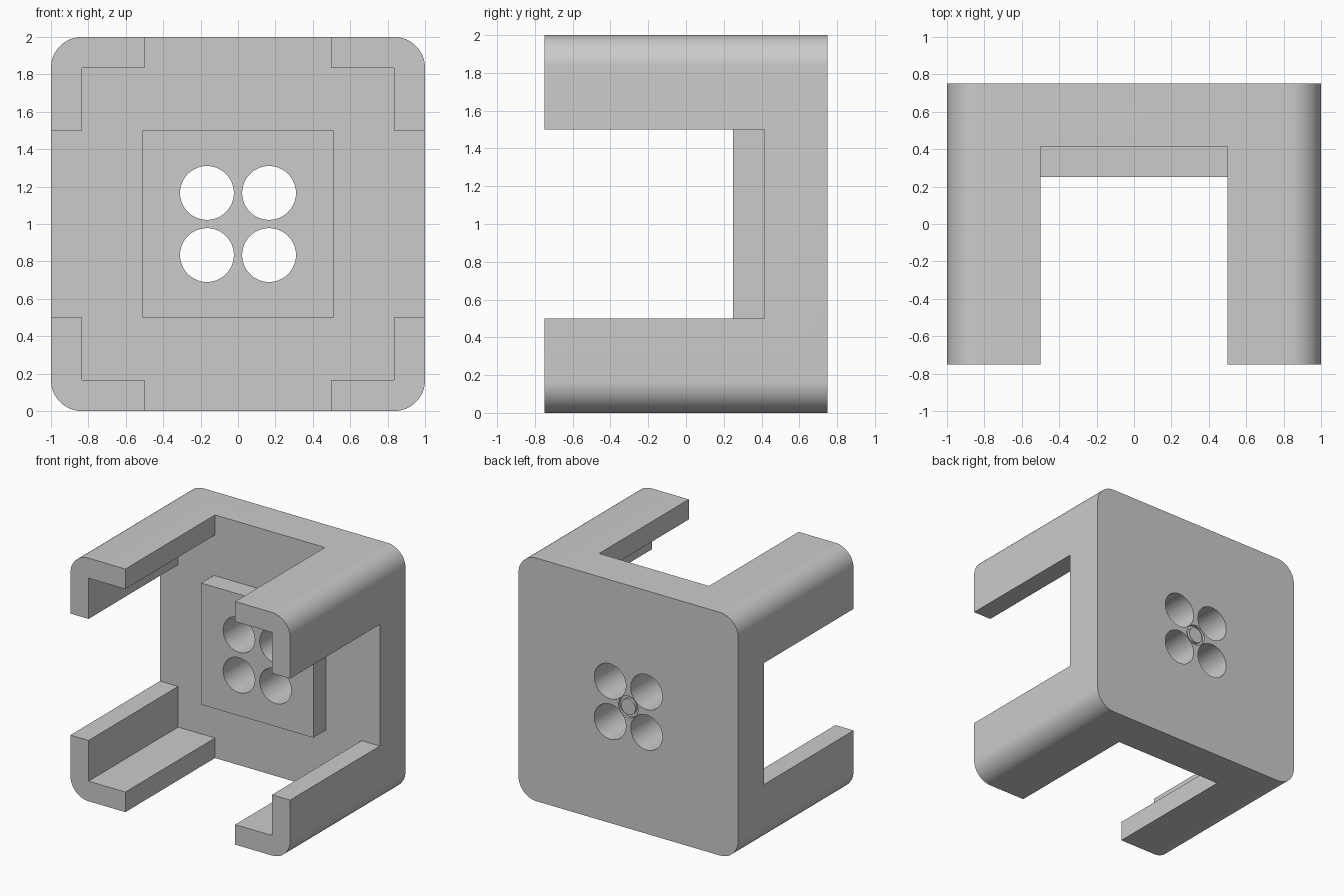
import bpy, bmesh, math

cube = bpy.data.objects.get("Cube")
if cube:
    bpy.data.objects.remove(cube, do_unlink=True)

HALF_DEPTH = 0.75    # body reaches from -y to +y by this much
PLATE_FRONT = 0.415  # front of the back plate
WALL = 0.835         # inner face of the leg walls
OPEN = 0.5           # half width of the side openings
CORNER = 0.165       # outer corner radius

grey = bpy.data.materials.new("plain grey")
grey.use_nodes = True
colour = (0.6, 0.6, 0.6, 1)
grey.diffuse_color = colour
grey.node_tree.nodes["Principled BSDF"].inputs["Base Color"].default_value = colour


def prism(name, outline, y0, y1):
    """Extrude an x/z outline, centred on z = 1, from y0 to y1."""
    bm = bmesh.new()
    face = bm.faces.new([bm.verts.new((x, y0, z + 1)) for x, z in outline])
    new = bmesh.ops.extrude_face_region(bm, geom=[face])["geom"]
    verts = [v for v in new if isinstance(v, bmesh.types.BMVert)]
    bmesh.ops.translate(bm, verts=verts, vec=(0, y1 - y0, 0))
    bmesh.ops.recalc_face_normals(bm, faces=bm.faces)
    mesh = bpy.data.meshes.new(name)
    bm.to_mesh(mesh)
    bm.free()
    mesh.materials.append(grey)
    obj = bpy.data.objects.new(name, mesh)
    bpy.context.collection.objects.link(obj)
    return obj


def arc(cx, cz, r, start, sweep, steps):
    angles = [start + sweep * i / steps for i in range(steps + 1)]
    return [(cx + r * math.cos(a), cz + r * math.sin(a)) for a in angles]


def circle(cx, cz, r, steps=48):
    return arc(cx, cz, r, 0, math.tau, steps)[:-1]


def combine(target, tool, operation):
    """Apply a boolean and remove the tool object."""
    mod = target.modifiers.new(operation.lower(), "BOOLEAN")
    mod.operation, mod.solver, mod.object = operation, "EXACT", tool
    bpy.context.view_layer.objects.active = target
    bpy.ops.object.modifier_apply(modifier=mod.name)
    bpy.data.objects.remove(tool, do_unlink=True)


# Rounded block
quadrants = [(1, 1), (-1, 1), (-1, -1), (1, -1)]
outline = []
for i, (sx, sz) in enumerate(quadrants):
    c = 1 - CORNER
    outline += arc(sx * c, sz * c, CORNER, i * math.pi / 2, math.pi / 2, 16)
body = prism("corner_bracket_body", outline, -HALF_DEPTH, HALF_DEPTH)

# Cross-shaped cut leaves four L-section legs on the back plate
quarter = [(1.2, OPEN), (WALL, OPEN), (WALL, WALL), (OPEN, WALL), (OPEN, 1.2)]
cross = []
for sx, sz in quadrants:
    points = [(sx * x, sz * z) for x, z in quarter]
    cross += points if sx * sz > 0 else points[::-1]
combine(body, prism("cross_cutter", cross, -1, PLATE_FRONT), "DIFFERENCE")

# Raised square pad
pad = [(sx * 0.51, sz * OPEN) for sx, sz in quadrants]
combine(body, prism("pad", pad, 0.25, PLATE_FRONT + 0.1), "UNION")

# Four through holes
for sx, sz in quadrants:
    hole = circle(sx * 0.166, sz * 0.166, 0.144)
    combine(body, prism("hole_cutter", hole, 0, 1), "DIFFERENCE")

# Shallow ring groove in the back
groove = prism("groove_cutter", circle(0, 0, 0.088), HALF_DEPTH - 0.02, 1)
core = prism("groove_core", circle(0, 0, 0.065), 0, 2)
combine(groove, core, "DIFFERENCE")
combine(body, groove, "DIFFERENCE")

# Smooth rounds, crisp edges
bpy.ops.object.select_all(action="DESELECT")
body.select_set(True)
bpy.context.view_layer.objects.active = body
bpy.ops.object.shade_smooth_by_angle(angle=math.radians(30))
